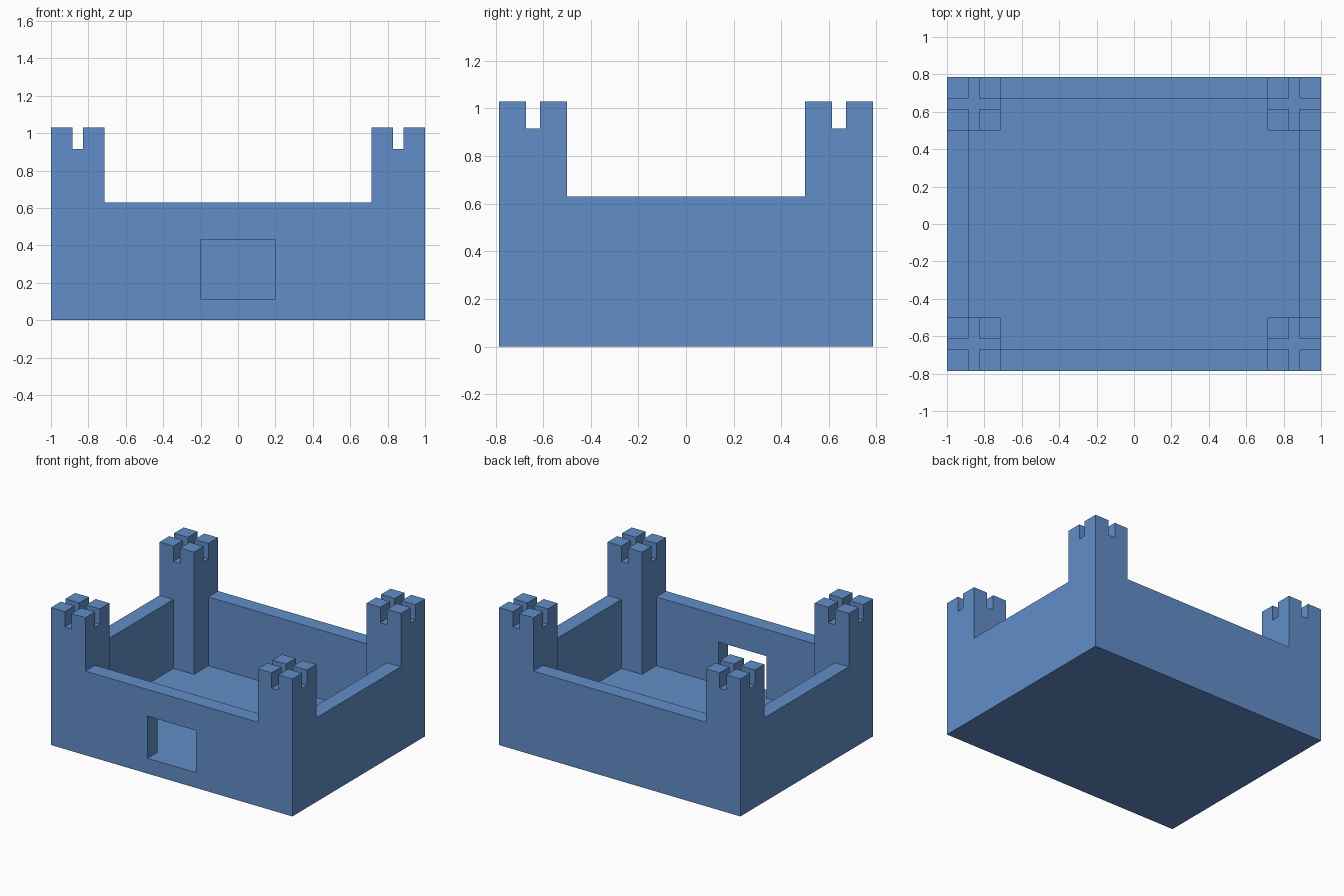
import bpy

if "Cube" in bpy.data.objects:
    bpy.data.objects.remove(bpy.data.objects["Cube"])

X, Y = 1.0, 0.785          # half size of the plan
WALL, FLOOR = 0.115, 0.114  # wall and floor thickness
WALL_H, TOWER_H = 0.63, 1.03
TOWER, MERLON = 0.285, 0.114
NOTCH_Z = 0.915


def box(name, lo, hi):
    """Box spanning the two given corners."""
    bpy.ops.mesh.primitive_cube_add(size=1)
    ob = bpy.context.object
    ob.name = ob.data.name = name
    for v in ob.data.vertices:
        v.co = [hi[i] if v.co[i] > 0 else lo[i] for i in range(3)]
    return ob


def combine(target, other, operation):
    """Apply a boolean and discard the helper object."""
    mod = target.modifiers.new(operation.lower(), 'BOOLEAN')
    mod.operation, mod.object, mod.solver = operation, other, 'EXACT'
    bpy.context.view_layer.objects.active = target
    bpy.ops.object.modifier_apply(modifier=mod.name)
    bpy.data.objects.remove(other)


# Walls and floor: block hollowed from above, with a front window opening
castle = box("castle_walls", (-X, -Y, 0), (X, Y, WALL_H))
combine(castle, box("courtyard", (WALL - X, WALL - Y, FLOOR),
                    (X - WALL, Y - WALL, 2)), 'DIFFERENCE')
combine(castle, box("doorway", (-0.2, -Y - 0.1, FLOOR),
                    (0.2, -Y + WALL + 0.1, 0.43)), 'DIFFERENCE')

# Corner towers, each crowned by four merlons left between crossing slots
for sx in (-1, 1):
    for sy in (-1, 1):
        x0 = -X if sx < 0 else X - TOWER
        y0 = -Y if sy < 0 else Y - TOWER
        x1, y1 = x0 + TOWER, y0 + TOWER
        tower = box("corner_tower", (x0, y0, 0), (x1, y1, TOWER_H))
        combine(tower, box("slot", (x0 + MERLON, y0 - 1, NOTCH_Z),
                           (x1 - MERLON, y1 + 1, 2)), 'DIFFERENCE')
        combine(tower, box("slot", (x0 - 1, y0 + MERLON, NOTCH_Z),
                           (x1 + 1, y1 - MERLON, 2)), 'DIFFERENCE')
        combine(castle, tower, 'UNION')

castle.name = castle.data.name = "castle"

# Blue stone
blue = bpy.data.materials.new("blue_stone")
blue.diffuse_color = (0.12, 0.27, 0.58, 1)
blue.use_nodes = True
blue.node_tree.nodes["Principled BSDF"].inputs["Base Color"].default_value = blue.diffuse_color
castle.data.materials.clear()
castle.data.materials.append(blue)
castle.data.polygons.foreach_set("material_index",
                                 [0] * len(castle.data.polygons))
